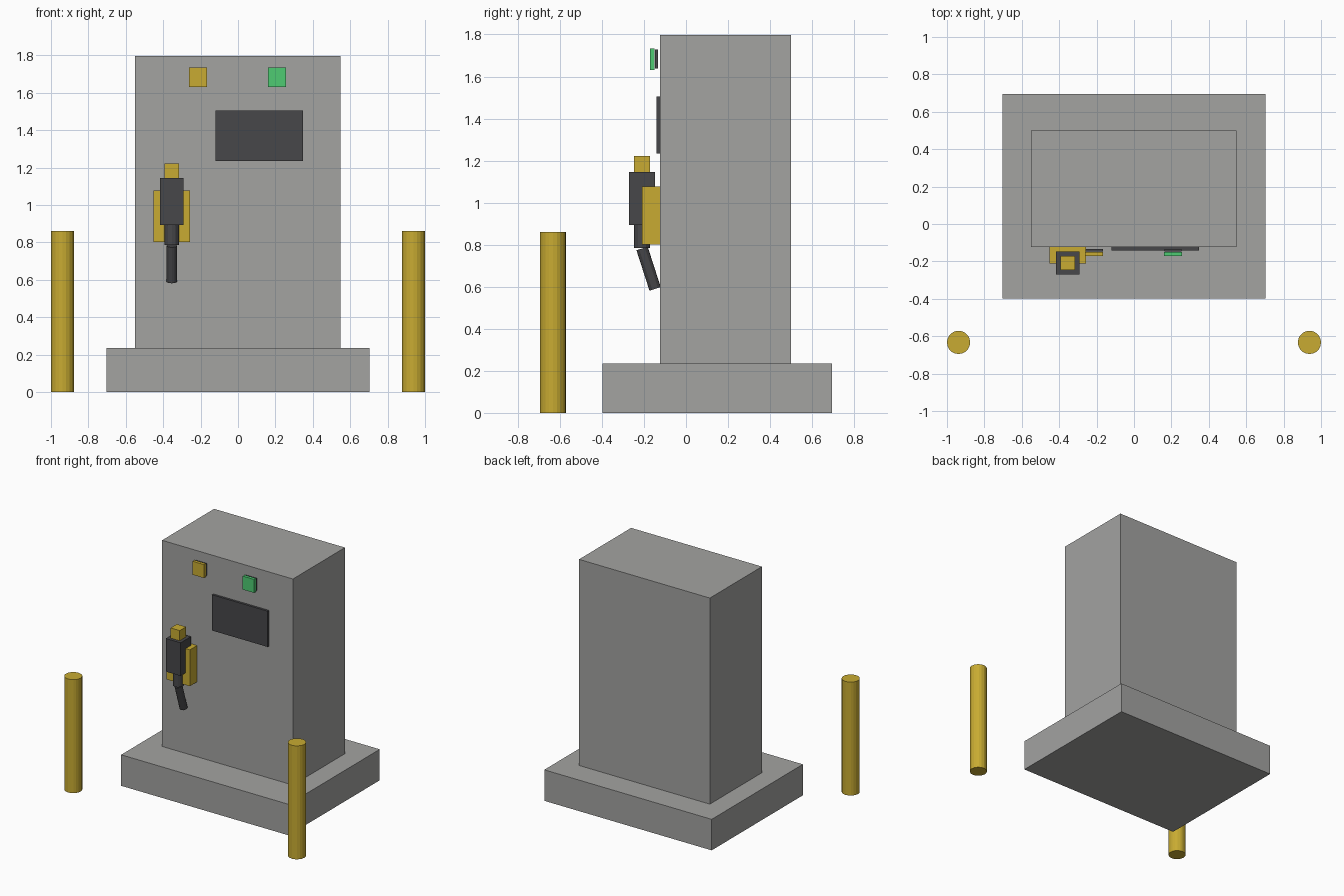
import bpy, bmesh
from mathutils import Vector

if "Cube" in bpy.data.objects:
    bpy.data.objects.remove(bpy.data.objects["Cube"])


def material(name, rgb):
    m = bpy.data.materials.new(name)
    m.diffuse_color = (*rgb, 1.0)
    m.use_nodes = True
    m.node_tree.nodes["Principled BSDF"].inputs["Base Color"].default_value = m.diffuse_color
    return m


GREY = material("concrete_grey", (0.366, 0.366, 0.358))
YELLOW = material("yellow", (0.58, 0.41, 0.032))
DARK = material("dark_grey", (0.063, 0.063, 0.068))
GREEN = material("green", (0.077, 0.60, 0.17))


def finish(name, bm, mat):
    mesh = bpy.data.meshes.new(name)
    bm.to_mesh(mesh)
    bm.free()
    mesh.materials.append(mat)
    obj = bpy.data.objects.new(name, mesh)
    bpy.context.collection.objects.link(obj)
    return obj


def box(name, x, y, z, mat):
    """Box from (min, max) ranges on each axis."""
    bm = bmesh.new()
    bmesh.ops.create_cube(bm, size=1)
    for v in bm.verts:
        v.co = [(a + b) / 2 + c * (b - a) for c, (a, b) in zip(v.co, (x, y, z))]
    return finish(name, bm, mat)


def rod(name, start, end, radius, sides, mat):
    """Capped cylinder between two points."""
    start, end = Vector(start), Vector(end)
    axis = end - start
    bm = bmesh.new()
    bmesh.ops.create_cone(bm, cap_ends=True, segments=sides, radius1=radius,
                          radius2=radius, depth=axis.length)
    rot = Vector((0, 0, 1)).rotation_difference(axis)
    for v in bm.verts:
        v.co = rot @ v.co + (start + end) / 2
    return finish(name, bm, mat)


# Plinth and cabinet
box("plinth", (-0.702, 0.702), (-0.397, 0.695), (0, 0.235), GREY)
box("cabinet", (-0.55, 0.547), (-0.124, 0.50), (0.235, 1.797), GREY)

# Display screen
box("screen", (-0.119, 0.348), (-0.141, -0.124), (1.235, 1.506), DARK)

# Buttons on thin dark backing plates
for name, cx, mat in (("yellow_button", -0.213, YELLOW), ("green_button", 0.208, GREEN)):
    box(name + "_backing", (cx - 0.046, cx + 0.046), (-0.147, -0.133), (1.638, 1.728), DARK)
    box(name, (cx - 0.048, cx + 0.048), (-0.172, -0.149), (1.632, 1.734), mat)

# Nozzle holster, grip and spout
NX, NY = -0.354, -0.209
box("nozzle_holster", (-0.451, -0.257), (-0.210, -0.124), (0.802, 1.078), YELLOW)
box("nozzle_grip", (NX - 0.062, NX + 0.062), (NY - 0.062, NY + 0.062), (0.894, 1.145), DARK)
box("nozzle_cap", (NX - 0.038, NX + 0.038), (NY - 0.038, NY + 0.038), (1.145, 1.222), YELLOW)
rod("nozzle_collar", (NX, NY, 0.785), (NX, NY, 0.894), 0.038, 12, DARK)
rod("nozzle_spout", (NX, NY, 0.782), (NX, -0.147, 0.590), 0.028, 12, DARK)

# Guard bollards
for side, x in (("left", -0.938), ("right", 0.938)):
    rod(side + "_bollard", (x, -0.633, 0), (x, -0.633, 0.86), 0.062, 20, YELLOW)
